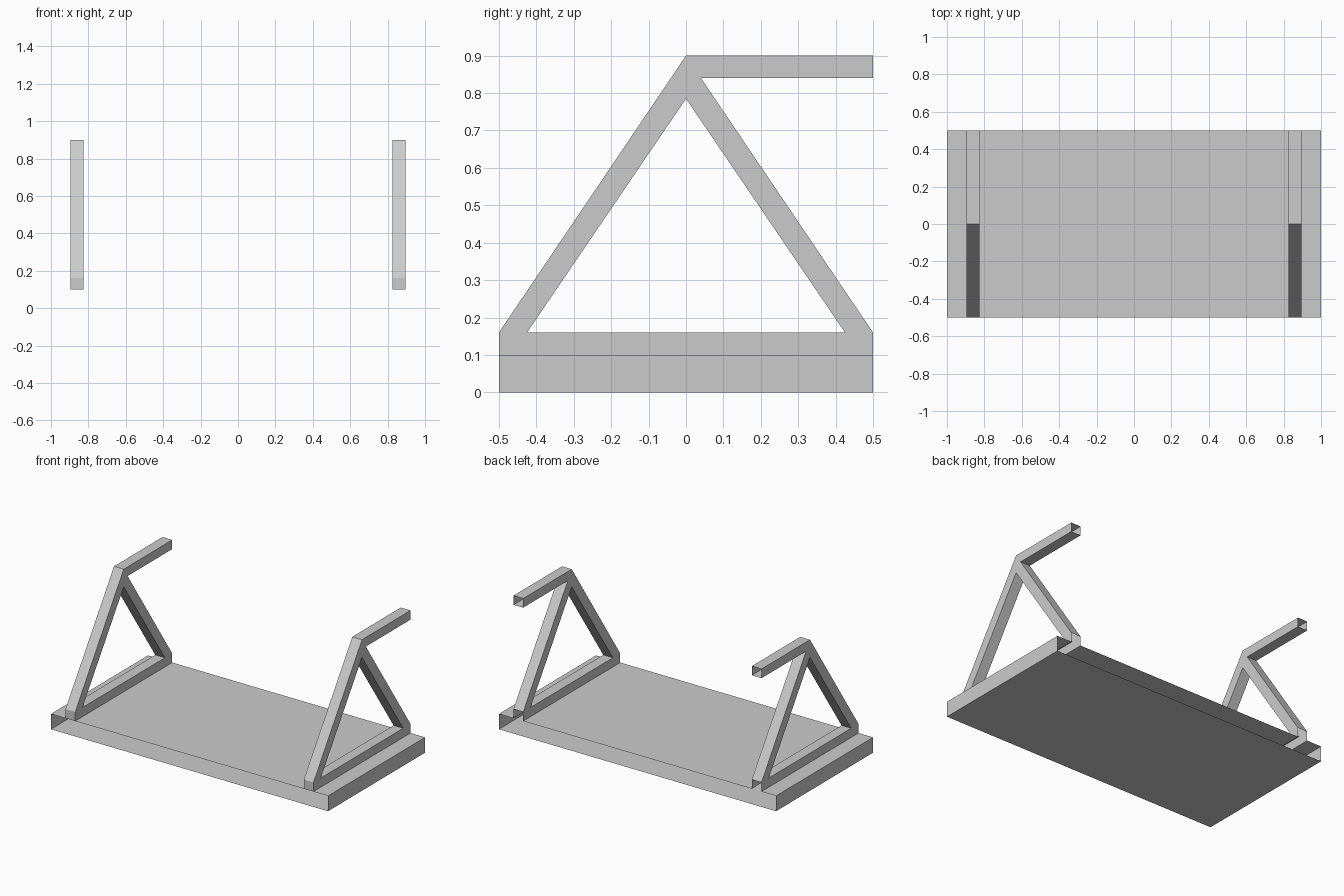
import bpy
import bmesh

if "Cube" in bpy.data.objects:
    bpy.data.objects.remove(bpy.data.objects["Cube"])

X_IN, X_OUT = 0.825, 0.895      # side frame thickness range
Y = 0.5                         # half depth
Z_BASE = 0.1                    # top of the base


def make_object(name, polys):
    """Object from a list of point loops, shared corners welded."""
    bm = bmesh.new()
    for poly in polys:
        bm.faces.new([bm.verts.new(p) for p in poly])
    bmesh.ops.remove_doubles(bm, verts=bm.verts, dist=1e-5)
    mesh = bpy.data.meshes.new(name)
    bm.to_mesh(mesh)
    bm.free()
    obj = bpy.data.objects.new(name, mesh)
    bpy.context.collection.objects.link(obj)
    return obj


# Base: hollow platform, open at front and back, slotted under the frames
def level(x0, x1, z):
    return [(x0, -Y, z), (x1, -Y, z), (x1, Y, z), (x0, Y, z)]


def end_wall(x):
    return [(x, -Y, 0), (x, Y, 0), (x, Y, Z_BASE), (x, -Y, Z_BASE)]


make_object("base", [
    level(-1, 1, 0)[::-1],
    end_wall(1), end_wall(-1)[::-1],
    level(-1, -X_OUT, Z_BASE),
    level(-X_IN, X_IN, Z_BASE),
    level(X_OUT, 1, Z_BASE),
])

# Side frame profile (y, z): triangle with an arm reaching back from the apex
P = {
    "A": (-Y, Z_BASE), "B": (-Y, 0.16), "C": (0, 0.9), "D": (Y, 0.9),
    "E": (Y, 0.84), "F": (0.04, 0.84), "G": (Y, 0.16), "H": (Y, Z_BASE),
    "I": (-0.425, 0.16), "J": (0, 0.785), "K": (0.425, 0.16),
}
polys = []
# Flat sides: bottom bar, front leg, back leg, top arm
for loop in ("AHGKIB", "BIJC", "CJKGF", "CFED"):
    polys.append([(X_OUT, *P[k]) for k in loop])
    polys.append([(X_IN, *P[k]) for k in reversed(loop)])
# Edge strips: outer outline, then the triangular opening; back ends stay open
for a, b in ("AB", "BC", "CD", "EF", "FG", "IK", "KJ", "JI"):
    polys.append([(X_IN, *P[a]), (X_OUT, *P[a]), (X_OUT, *P[b]), (X_IN, *P[b])])

frame = make_object("side_frames", polys)
mirror = frame.modifiers.new("mirror", 'MIRROR')
mirror.use_axis = (True, False, False)
mirror.use_mirror_merge = False
